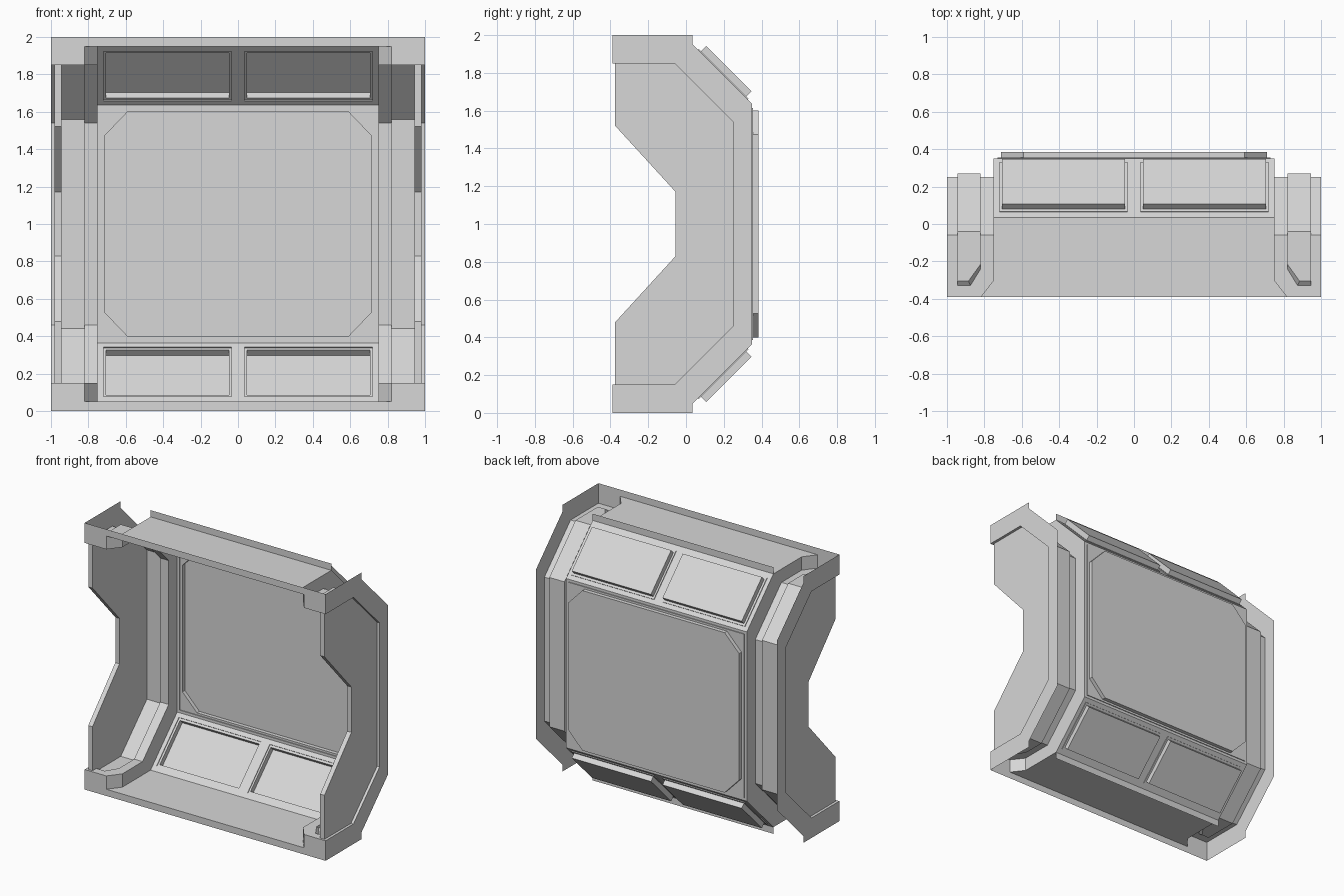
import bpy, bmesh
from mathutils import Vector

cube = bpy.data.objects.get("Cube")
if cube:
    bpy.data.objects.remove(cube, do_unlink=True)

grey = bpy.data.materials.new("light grey")
grey.use_nodes = True
colour = (0.68, 0.68, 0.68, 1)
grey.diffuse_color = colour
grey.node_tree.nodes["Principled BSDF"].inputs["Base Color"].default_value = colour

FRONT, MID = -0.39, 1.0
INSIDE = Vector((0, -0.8, 0))


def part(name, faces, facing="in"):
    """Lower left quarter of a part, mirrored across x = 0 and z = 1."""
    bm = bmesh.new()
    for pts in faces:
        bm.faces.new([bm.verts.new((x, y, z - MID)) for x, y, z in pts])
    bmesh.ops.remove_doubles(bm, verts=bm.verts, dist=1e-5)
    bm.normal_update()
    if facing == "solid":
        bmesh.ops.recalc_face_normals(bm, faces=bm.faces)
    else:
        for f in bm.faces:
            inward = f.normal.dot(INSIDE - f.calc_center_median()) > 0
            if inward != (facing == "in"):
                f.normal_flip()
    mesh = bpy.data.meshes.new(name)
    bm.to_mesh(mesh)
    bm.free()
    mesh.materials.append(grey)
    ob = bpy.data.objects.new(name, mesh)
    ob.location.z = MID
    bpy.context.collection.objects.link(ob)
    mod = ob.modifiers.new("mirror", 'MIRROR')
    mod.use_axis = (True, False, True)
    return ob


def at_x(x, path):
    return [(x, y, z) for y, z in path]


def at_z(z, path):
    return [(x, y, z) for x, y in path]


def bridge(a, b, closed=False):
    n = len(a)
    return [[a[i], a[(i + 1) % n], b[(i + 1) % n], b[i]]
            for i in range(n if closed else n - 1)]


def sweep(path, x0, x1):
    return bridge(at_x(x0, path), at_x(x1, path))


# Profiles in y, z up to mid height
outer = [(FRONT, 0), (0.035, 0), (0.035, 0.05), (0.35, 0.365), (0.35, MID)]
centre = outer[2:]
rib = [(-0.06, 0.15), (0.25, 0.46), (0.25, MID)]
groove = [(-0.04, 0.13), (0.27, 0.44), (0.27, MID)]

# Central floor and ceiling, with the lip along the back edge
part("floor_and_ceiling", [
    at_z(0.05, [(0, 0.035), (0.75, 0.035), (0.75, -0.3), (0.82, FRONT), (0, FRONT)]),
    [(0, 0.035, 0), (0.75, 0.035, 0), (0.75, 0.035, 0.05), (0, 0.035, 0.05)]])

# Front rim, taller at the corners
part("front_rim", [[(x, FRONT, z) for x, z in
                    [(0, 0), (1, 0), (1, 0.15), (0.82, 0.15), (0.82, 0.05), (0, 0.05)]]])

# Sloped walls with a recessed rectangular panel in each quarter
def slope_rect(x0, x1, t0, t1, d):
    k = 0.5 ** 0.5
    return [(x, 0.035 + (t + d) * k, 0.05 + (t - d) * k)
            for x, t in [(x0, t0), (x1, t0), (x1, t1), (x0, t1)]]


loops = [slope_rect(0, 0.75, 0, 0.4455, 0),
         slope_rect(0.035, 0.72, 0.04, 0.413, 0),
         slope_rect(0.035, 0.72, 0.04, 0.413, 0.006),
         slope_rect(0.048, 0.705, 0.057, 0.396, 0.006),
         slope_rect(0.048, 0.705, 0.057, 0.396, 0.045)]
faces = [loops[-1]]
for a, b in zip(loops, loops[1:]):
    faces += bridge(a, b, True)
part("sloped_wall_panels", faces)

# Back wall with an eight-sided recessed panel
def on_back(y, path):
    return [(x, y, z) for x, z in path]


edge = [(0, 0.365), (0.75, 0.365), (0.75, MID)]
square = [(0, 0.385), (0.73, 0.385), (0.73, MID)]
octagon = [(0, 0.4), (0.59, 0.4), (0.71, 0.525), (0.71, MID)]
faces = bridge(on_back(0.35, edge), on_back(0.35, square))
faces += bridge(on_back(0.35, square), on_back(0.356, square))
faces.append(on_back(0.356, square + octagon[::-1]))
faces += bridge(on_back(0.356, octagon), on_back(0.385, octagon))
faces.append(on_back(0.385, octagon + [(0, MID)]))
part("back_wall_panel", faces)

# Step walls between the central bay and the side ribs
part("bay_step_walls", [
    at_x(0.75, [(-0.3, 0.05)] + centre + rib[::-1] + [(-0.3, 0.15)]),
    [(0.75, -0.3, 0.05), (0.82, FRONT, 0.05), (0.82, FRONT, 0.15), (0.75, -0.3, 0.15)]])

# Side ribs with a long groove between them
hole = [(0.82, -0.24), (0.875, -0.33), (0.945, -0.33)]
bed = [(0.82, -0.215), (0.885, -0.305), (0.945, -0.305)]
ribs = sweep(rib, 0.75, 0.82) + sweep(rib, 0.945, 1)
ribs += [at_z(0.15, [(0.75, -0.06), (0.75, -0.3), (0.82, FRONT), (0.82, -0.06)]),
         at_z(0.15, [(0.945, -0.06), (0.945, FRONT), (1, FRONT), (1, -0.06)]),
         at_z(0.15, hole + [(0.945, FRONT), (0.82, FRONT)])]
part("side_ribs", ribs)

channel = sweep(groove, 0.82, 0.945) + bridge(at_z(0.15, hole), at_z(0.13, bed))
channel.append(at_z(0.13, bed + [(0.945, -0.04), (0.82, -0.04)]))
for (x, y_top), (_, y_bed) in ((hole[0], bed[0]), (hole[2], bed[2])):
    channel.append(at_x(x, [(y_top, 0.15), (y_bed, 0.13)] + groove + rib[::-1]))
part("side_grooves", channel)

# End flanges closing the outer sides
part("end_flanges", [at_x(1, outer + rib[::-1] + [(FRONT, 0.15)])], "out")

# Notched side plates
notch = [(-0.055, MID), (-0.055, 0.83), (-0.375, 0.48), (-0.375, 0.15)]
plate = rib + notch
part("side_plates", [at_x(0.945, plate), at_x(0.98, plate)] + sweep(notch, 0.945, 0.98),
     "solid")
